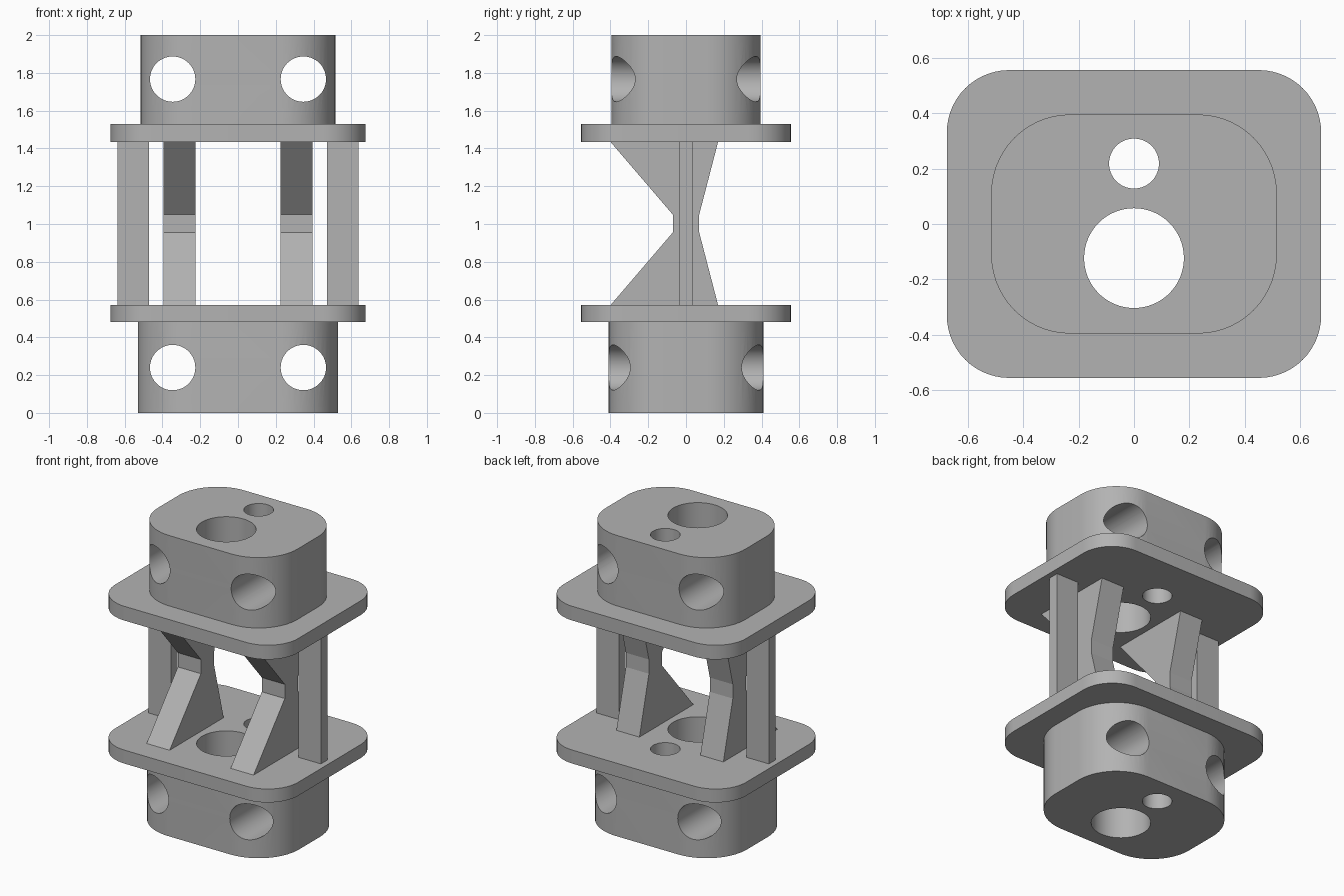
import bpy
import bmesh
from math import cos, sin, pi, radians
from mathutils import Matrix

if "Cube" in bpy.data.objects:
    bpy.data.objects.remove(bpy.data.objects["Cube"])

grey = bpy.data.materials.new("plain grey")
grey.use_nodes = True
GREY = (0.45, 0.45, 0.45, 1)
grey.diffuse_color = GREY
grey.node_tree.nodes["Principled BSDF"].inputs["Base Color"].default_value = GREY


def prism(name, points, depth):
    """Extrude a closed outline of 3D points along a depth vector."""
    bm = bmesh.new()
    face = bm.faces.new([bm.verts.new(p) for p in points])
    new = bmesh.ops.extrude_face_region(bm, geom=[face])["geom"]
    verts = [v for v in new if isinstance(v, bmesh.types.BMVert)]
    bmesh.ops.translate(bm, verts=verts, vec=depth)
    bmesh.ops.recalc_face_normals(bm, faces=bm.faces)
    mesh = bpy.data.meshes.new(name)
    bm.to_mesh(mesh)
    bm.free()
    mesh.materials.append(grey)
    obj = bpy.data.objects.new(name, mesh)
    bpy.context.collection.objects.link(obj)
    return obj


def rounded_slab(name, hx, hy, r, z0, z1, steps=14):
    """Rounded rectangle standing between two heights."""
    pts = []
    for i, (sx, sy) in enumerate([(1, 1), (-1, 1), (-1, -1), (1, -1)]):
        for k in range(steps + 1):
            a = (i + k / steps) * pi / 2
            pts.append((sx * (hx - r) + r * cos(a), sy * (hy - r) + r * sin(a), z0))
    return prism(name, pts, (0, 0, z1 - z0))


def drill(obj, radius, centre, along_y=False):
    """Cut a round through hole."""
    turn = Matrix.Rotation(pi / 2, 4, "X") if along_y else Matrix()
    bm = bmesh.new()
    bmesh.ops.create_cone(bm, cap_ends=True, segments=64, radius1=radius,
                          radius2=radius, depth=5,
                          matrix=Matrix.Translation(centre) @ turn)
    mesh = bpy.data.meshes.new("drill")
    bm.to_mesh(mesh)
    bm.free()
    mesh.materials.append(grey)
    cutter = bpy.data.objects.new("drill", mesh)
    bpy.context.collection.objects.link(cutter)
    mod = obj.modifiers.new("hole", "BOOLEAN")
    mod.operation = "DIFFERENCE"
    mod.solver = "EXACT"
    mod.object = cutter
    bpy.context.view_layer.objects.active = obj
    bpy.ops.object.modifier_apply(modifier=mod.name)
    bpy.data.objects.remove(cutter)


def shade(obj):
    bpy.ops.object.select_all(action="DESELECT")
    obj.select_set(True)
    bpy.context.view_layer.objects.active = obj
    bpy.ops.object.shade_smooth_by_angle(angle=radians(30))


# End blocks and flange plates, with the two vertical bores
blocks = [rounded_slab("lower_block", 0.53, 0.41, 0.30, 0, 0.48),
          rounded_slab("upper_block", 0.515, 0.395, 0.285, 1.53, 2)]
plates = [rounded_slab("lower_plate", 0.675, 0.555, 0.225, 0.48, 0.57),
          rounded_slab("upper_plate", 0.675, 0.555, 0.225, 1.435, 1.53)]
for part in blocks + plates:
    drill(part, 0.18, (0, -0.123, 1))
    drill(part, 0.09, (0, 0.218, 1))

# Horizontal bolt holes from front to back
for block, z in zip(blocks, (0.24, 1.767)):
    for side in (-1, 1):
        drill(block, 0.12, (side * 0.346, 0, z), along_y=True)

for part in blocks + plates:
    shade(part)

# Waisted ribs and flat outer posts between the plates
LOW, HIGH = 0.57, 1.435
waist = [(-0.4, LOW), (0.17, LOW), (0.07, 0.955), (0.07, 1.05),
         (0.17, HIGH), (-0.4, HIGH), (-0.07, 1.05), (-0.07, 0.955)]
strip = [(-0.035, LOW), (0.035, LOW), (0.035, HIGH), (-0.035, HIGH)]
for side, label in ((-1, "right"), (1, "left")):
    for name, outline, inner, outer in (("rib", waist, 0.225, 0.395),
                                        ("post", strip, 0.47, 0.637)):
        prism(f"{label}_{name}", [(side * inner, y, z) for y, z in outline],
              (side * (outer - inner), 0, 0))
